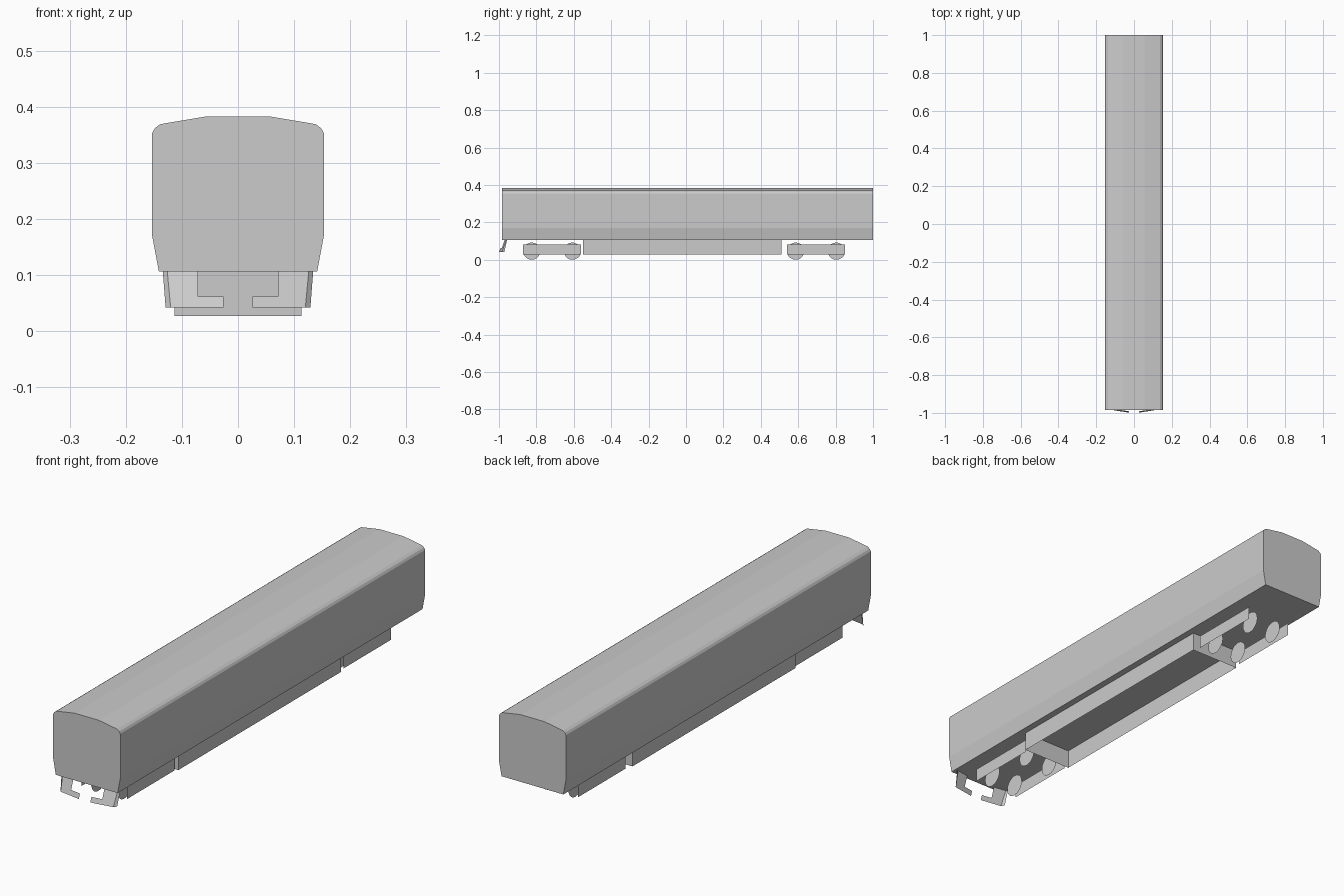
import bpy
import math

if "Cube" in bpy.data.objects:
    bpy.data.objects.remove(bpy.data.objects["Cube"])


def add_mesh(name, verts, faces):
    mesh = bpy.data.meshes.new(name)
    mesh.from_pydata(verts, [], faces)
    mesh.update()
    obj = bpy.data.objects.new(name, mesh)
    bpy.context.collection.objects.link(obj)
    return obj


# Car body: mirrored cross-section extruded along y
half = [(0.141, 0.106), (0.153, 0.17), (0.153, 0.353),
        (0.148, 0.362), (0.138, 0.369), (0.055, 0.383)]
profile = half + [(-x, z) for x, z in reversed(half)]
n = len(profile)
verts = [(x, y, z) for y in (-0.985, 1.0) for x, z in profile]
faces = [(i, (i + 1) % n, (i + 1) % n + n, i + n) for i in range(n)]
faces += [tuple(reversed(range(n))), tuple(range(n, 2 * n))]
body = add_mesh("car_body", verts, [f[::-1] for f in faces])

# Underfloor equipment skirt: four walls, open underneath
corners = [(-0.113, -0.55), (0.113, -0.55), (0.113, 0.51), (-0.113, 0.51)]
verts = [(x, y, z) for z in (0.027, 0.106) for x, y in corners]
add_mesh("underfloor_skirt", verts,
         [(i, (i + 1) % 4, (i + 1) % 4 + 4, i + 4) for i in range(4)])


# Thin bogie side frames and flat disc wheels
def disc(name, x, y, radius=0.046, sides=20):
    angles = [2 * math.pi * i / sides for i in range(sides)]
    ring = [(x, y + radius * math.cos(a), radius + radius * math.sin(a))
            for a in angles]
    order = range(sides) if x > 0 else reversed(range(sides))
    add_mesh(name, ring, [tuple(order)])


for end, y in (("front", -0.716), ("rear", 0.695)):
    for side, s in (("left", -1), ("right", 1)):
        a, b = y - 0.155 * s, y + 0.155 * s
        x = 0.103 * s
        add_mesh(f"{end}_{side}_bogie_frame",
                 [(x, a, 0.027), (x, b, 0.027), (x, b, 0.082), (x, a, 0.082)],
                 [(0, 1, 2, 3)])
        for k, off in enumerate((-0.109, 0.109)):
            disc(f"{end}_{side}_wheel_{k + 1}", 0.059 * s, y + off)


# Front apron: raked hook-shaped sheets with folded-back outer edges
def apron_y(x, z):
    return -1.003 + 0.16 * max(x, 0.0) + 0.35 * (z - 0.042)


outline = [(0.026, 0.042), (0.071, 0.042), (0.120, 0.042), (0.126, 0.106),
           (0.071, 0.106), (0.071, 0.062), (0.026, 0.062)]
for side, s in (("left", -1), ("right", 1)):
    verts = [(s * x, apron_y(x, z), z) for x, z in outline]
    verts += [(s * 0.129, -0.971, 0.042), (s * 0.134, -0.957, 0.106)]
    faces = [(0, 1, 5, 6), (1, 2, 3, 4, 5), (2, 7, 8, 3)]
    if s < 0:
        faces = [f[::-1] for f in faces]
    add_mesh(f"{side}_front_apron", verts, faces)
